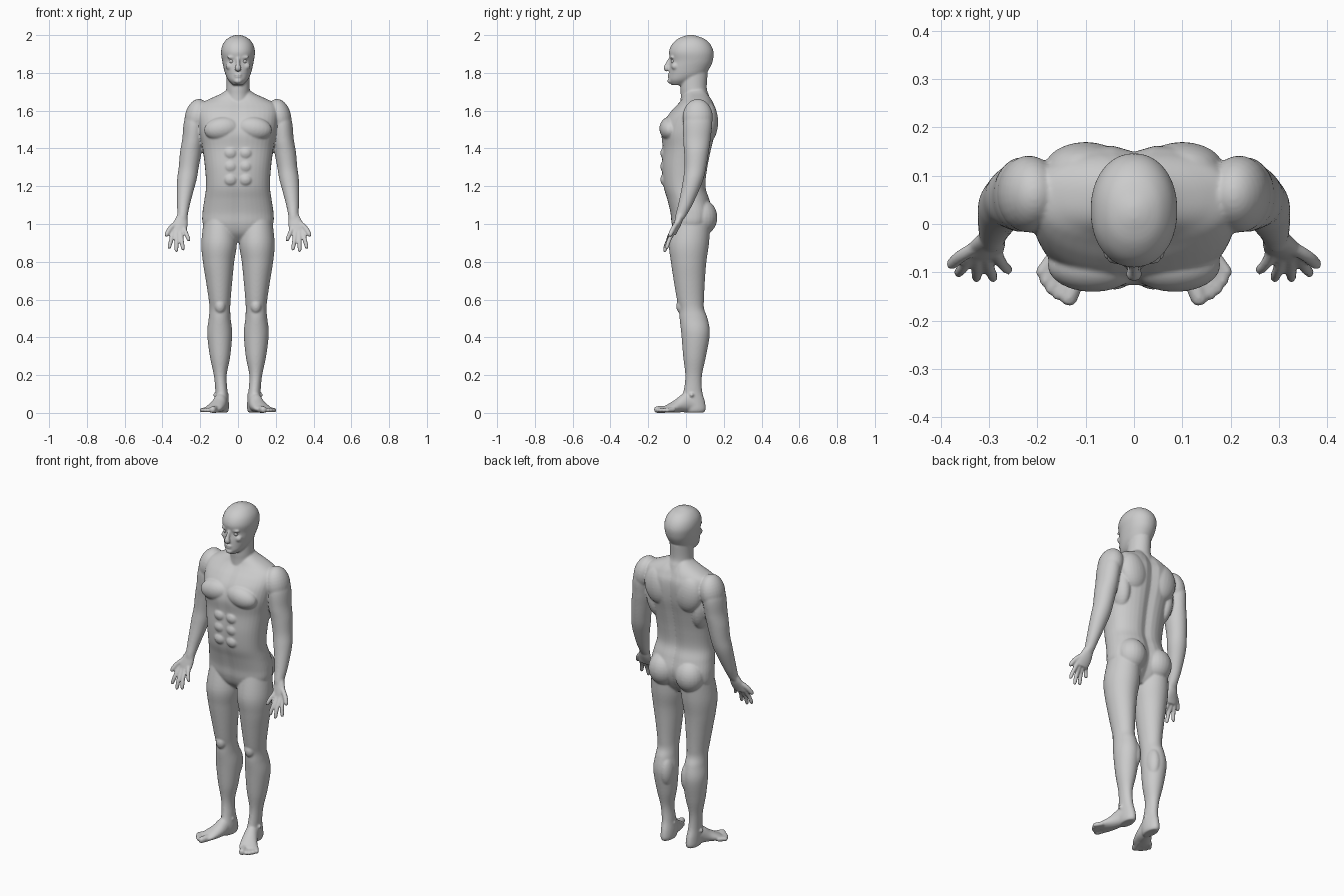
import bpy, bmesh, math
from mathutils import Vector, Matrix

bm = bmesh.new()


def spline(rows, steps=6):
    """Catmull-Rom through rows of numbers."""
    out = []
    for i in range(len(rows) - 1):
        p = [rows[max(0, min(len(rows) - 1, i + k))] for k in (-1, 0, 1, 2)]
        for s in range(steps):
            t = s / steps
            out.append([0.5 * (2 * b + (c - a) * t + (2 * a - 5 * b + 4 * c - d) * t * t
                               + (3 * b - a - 3 * c + d) * t ** 3) for a, b, c, d in zip(*p)])
    return out + [list(rows[-1])]


def skin(rings):
    """Bridge rings of points into a closed tube."""
    vs = [[bm.verts.new(p) for p in r] for r in rings]
    n = len(vs[0])
    for a, b in zip(vs, vs[1:]):
        for i in range(n):
            bm.faces.new((a[i], a[(i + 1) % n], b[(i + 1) % n], b[i]))
    bm.faces.new(vs[0][::-1])
    bm.faces.new(vs[-1])


def loft(rows, power=1.0, groove=0.0, n=40):
    """Horizontal slices: (z, centre x, front y, back y, half width)."""
    rings = []
    for z, cx, f, b, rx in spline(rows):
        ring = []
        for i in range(n):
            a = 2 * math.pi * i / n
            c, s = math.cos(a), math.sin(a)
            x = rx * math.copysign(abs(c) ** power, c)
            y = (f + b) / 2 + (b - f) / 2 * math.copysign(abs(s) ** power, s)
            y -= math.copysign(groove if s > 0 else groove * 0.4, s) * math.exp(-(x / 0.03) ** 2)
            ring.append((cx + x, y, z))
        rings.append(ring)
    skin(rings)


def tube(rows, ref, n=16):
    """Rounded tube along a path: (x, y, z, half width, half thickness)."""
    pts = spline(rows, 5)
    rings = []
    for i, p in enumerate(pts):
        d = (Vector(pts[min(i + 1, len(pts) - 1)][:3]) - Vector(pts[max(i - 1, 0)][:3])).normalized()
        side = d.cross(Vector(ref)).normalized()
        up = side.cross(d)
        rings.append([Vector(p[:3]) + side * p[3] * math.cos(2 * math.pi * k / n)
                      + up * p[4] * math.sin(2 * math.pi * k / n) for k in range(n)])
    skin(rings)


def blob(c, r, tilt=0):
    m = Matrix.Translation(c) @ Matrix.Rotation(tilt, 4, 'Y') @ Matrix.Diagonal((*r, 1))
    bmesh.ops.create_uvsphere(bm, u_segments=24, v_segments=16, radius=1, matrix=m)


def digit(a, b, r, ref, bend=(0, 0, 0)):
    a, b = Vector(a), Vector(b)
    m = (a + b) / 2 + Vector(bend)
    tube([(*a, r, r), (*m, r, r), (*(m.lerp(b, .8)), r * .88, r * .88), (*b, r * .35, r * .35)], ref)


# head, nose, brow, lips, chin
loft([(1.735, 0, -.075, 0, .025), (1.76, 0, -.09, .05, .05), (1.79, 0, -.09, .10, .066),
      (1.83, 0, -.088, .128, .077), (1.865, 0, -.083, .142, .084), (1.91, 0, -.09, .146, .09),
      (1.95, 0, -.075, .13, .081), (1.98, 0, -.043, .098, .058), (1.996, 0, -.005, .055, .028),
      (2.001, 0, .015, .035, .006)], .95)
tube([(0, -.083, 1.875, .009, .01), (0, -.096, 1.845, .011, .014), (0, -.104, 1.825, .017, .015),
      (0, -.095, 1.812, .014, .01)], (0, 1, 0))
blob((.03, -.071, 1.882), (.028, .014, .009))
blob((.043, -.058, 1.835), (.022, .02, .02))
blob((0, -.087, 1.791), (.022, .012, .006))
blob((0, -.086, 1.78), (.019, .012, .006))
blob((0, -.083, 1.757), (.022, .016, .014))

# neck
loft([(1.62, 0, -.03, .14, .08), (1.68, 0, -.028, .122, .066), (1.72, 0, -.03, .11, .062),
      (1.80, 0, -.03, .115, .06)])

# torso
loft([(.905, 0, -.02, .08, .05), (.95, 0, -.06, .11, .15), (1.0, 0, -.078, .135, .186),
      (1.06, 0, -.085, .145, .188), (1.13, 0, -.102, .128, .178), (1.2, 0, -.122, .108, .169),
      (1.3, 0, -.13, .118, .175), (1.4, 0, -.126, .138, .188), (1.48, 0, -.132, .157, .203),
      (1.55, 0, -.112, .165, .212), (1.6, 0, -.078, .163, .215), (1.635, 0, -.045, .15, .20),
      (1.66, 0, -.025, .138, .155), (1.69, 0, -.01, .118, .09), (1.71, 0, 0, .105, .06)], .86, .016)
blob((.085, -.085, 1.505), (.095, .056, .062), .15)      # chest
blob((.10, .115, 1.54), (.085, .055, .11), .15)          # shoulder blade
blob((.15, .05, 1.45), (.053, .08, .13), .12)            # side of back
for z in (1.235, 1.305, 1.375):                          # stomach
    blob((.04, -.105, z), (.038, .031, .036))
blob((.088, .083, 1.035), (.085, .083, .095))            # buttock

# shoulder and arm
blob((.218, .062, 1.565), (.064, .08, .098), -.2)
loft([(1.63, .222, .03, .10, .025), (1.55, .23, -.012, .137, .054), (1.45, .239, -.015, .13, .056),
      (1.38, .25, -.01, .12, .057), (1.3, .261, -.008, .107, .053), (1.24, .27, -.015, .093, .052),
      (1.18, .279, -.025, .07, .045), (1.1, .289, -.042, .033, .034), (1.05, .293, -.055, .005, .028),
      (1.015, .298, -.06, -.02, .03)])

# hand
Y = (0, 1, 0)
tube([(.294, -.028, 1.05, .026, .02), (.302, -.042, 1.01, .037, .02), (.312, -.058, .97, .042, .016),
      (.315, -.066, .945, .036, .012)], Y, 24)
for a, b in (((.342, -.062, .965), (.366, -.104, .868)), ((.325, -.066, .96), (.326, -.115, .85)),
             ((.305, -.066, .96), (.29, -.115, .86)), ((.285, -.06, .975), (.257, -.098, .908))):
    digit(a, b, .0115, Y, (0, -.006, 0))
digit((.322, -.045, 1.01), (.383, -.088, .935), .0135, Y, (.006, 0, .004))

# leg
loft([(1.03, .098, -.065, .13, .082), (.9, .1, -.09, .122, .094), (.8, .103, -.08, .108, .083),
      (.7, .1, -.065, .10, .07), (.6, .097, -.048, .095, .058), (.55, .096, -.036, .096, .055),
      (.5, .097, -.034, .114, .058), (.42, .097, -.025, .126, .066), (.3, .095, -.015, .106, .054),
      (.2, .094, -.004, .085, .034), (.12, .088, -.012, .085, .032), (.06, .084, -.03, .1, .035),
      (.02, .083, -.02, .105, .034), (.002, .083, -.01, .095, .028)])
blob((.095, -.022, .565), (.03, .03, .04))               # kneecap
blob((.07, .075, .42), (.038, .05, .09))                 # calf
blob((.09, .03, .095), (.043, .018, .018))               # ankle

# foot and toes
Z = (0, 0, 1)
tube([(.084, .06, .045, .032, .044), (.09, .01, .055, .036, .053), (.105, -.04, .038, .043, .037),
      (.128, -.085, .024, .05, .023), (.14, -.11, .018, .045, .016)], Z, 24)
digit((.108, -.08, .02), (.14, -.168, .017), .019, Z)
for k, (x, y) in enumerate(((.163, -.156), (.178, -.144), (.19, -.127), (.199, -.108))):
    digit((.128 + k * .012, -.085 + k * .008, .018), (x, y, .013), .0125, Z)

# one skin: mirror, fuse and relax
bmesh.ops.recalc_face_normals(bm, faces=bm.faces)
mesh = bpy.data.meshes.new("body")
bm.to_mesh(mesh)
bm.free()
body = bpy.data.objects.new("body", mesh)
bpy.context.collection.objects.link(body)
mirror = body.modifiers.new("mirror", 'MIRROR')
mirror.use_mirror_merge = False
fuse = body.modifiers.new("fuse", 'REMESH')
fuse.mode = 'VOXEL'
fuse.voxel_size = .005
fuse.use_smooth_shade = True
relax = body.modifiers.new("relax", 'SMOOTH')
relax.factor = .5
relax.iterations = 7
bpy.context.view_layer.objects.active = body
body.select_set(True)
bpy.ops.object.convert(target='MESH')

# eyes
for side, name in ((1, "left_eye"), (-1, "right_eye")):
    bpy.ops.mesh.primitive_uv_sphere_add(segments=20, ring_count=12, radius=.013,
                                         location=(side * .033, -.066, 1.862))
    bpy.context.object.name = name
    bpy.ops.object.shade_smooth()
